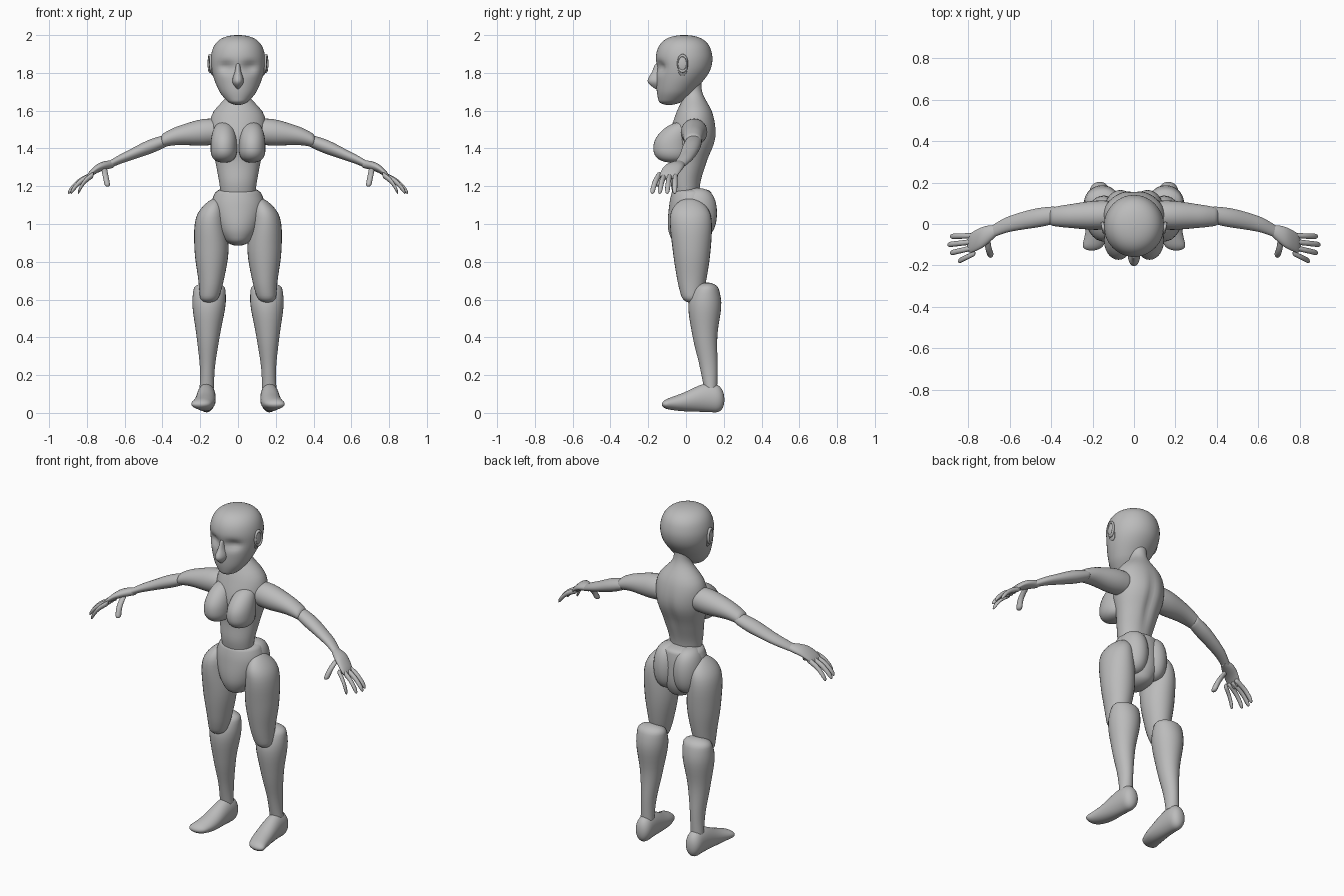
import bpy, bmesh, math
from mathutils import Vector

default_cube = bpy.data.objects.get("Cube")
if default_cube:
    bpy.data.objects.remove(default_cube, do_unlink=True)

grey = (.5, .5, .5, 1)
material = bpy.data.materials.new("plain grey")
material.use_nodes = True
material.diffuse_color = grey
material.node_tree.nodes["Principled BSDF"].inputs["Base Color"].default_value = grey


def curve(values, t):
    """Value at t of a smooth curve through evenly spaced values; a plain number is constant."""
    if not isinstance(values, tuple):
        return values
    last = len(values) - 1
    i = min(int(t * last), last - 1)
    u = t * last - i
    before, start = values[max(i - 1, 0)], values[i]
    end, after = values[i + 1], values[min(i + 2, last)]
    slope_in, slope_out = (end - before) / 2, (after - start) / 2
    ease = u * u * (3 - 2 * u)
    return (start + (end - start) * ease
            + slope_in * u * (1 - u) ** 2 - slope_out * u * u * (1 - u))


def rounding(t, caps):
    """Shrink factor that rounds off the two ends over the given fractions of the length."""
    factor = 1
    for distance, cap in zip((t, 1 - t), caps):
        if distance < cap:
            factor *= math.sqrt(max(1 - (1 - distance / cap) ** 2, .003))
    return factor


def finish(name, mesh):
    mesh.materials.append(material)
    mesh.shade_smooth()
    bpy.context.collection.objects.link(bpy.data.objects.new(name, mesh))


def tube(name, axis, x, y, z, wide, deep, caps, sides=28, rings=28, dents=(), flip=1):
    """Elliptical sections square to the axis; wide and deep are radii on the other two axes."""
    bm = bmesh.new()
    across = [a for a in range(3) if a != "xyz".index(axis)]
    loops = []
    for ring in range(rings + 1):
        t = (1 - math.cos(math.pi * ring / rings)) / 2
        centre = Vector((curve(x, t), curve(y, t), curve(z, t)))
        size = rounding(t, caps)
        loop = []
        for side in range(sides):
            angle = math.tau * side / sides
            point = centre.copy()
            point[across[0]] += size * curve(wide, t) * math.cos(angle)
            point[across[1]] += size * curve(deep, t) * math.sin(angle)
            for spot, reach, push in dents:
                fall = sum(((p - s) / r) ** 2 for p, s, r in zip(point, spot, reach))
                point.y += push * math.exp(-fall)
            point.x *= flip
            loop.append(bm.verts.new(point))
        loops.append(loop)
    for lower, upper in zip(loops, loops[1:]):
        for side in range(sides):
            previous = side - 1
            bm.faces.new((lower[previous], lower[side], upper[side], upper[previous]))
    bm.faces.new(loops[0])
    bm.faces.new(loops[-1])
    bmesh.ops.recalc_face_normals(bm, faces=bm.faces)
    mesh = bpy.data.meshes.new(name)
    bm.to_mesh(mesh)
    bm.free()
    finish(name, mesh)


def pair(name, axis, **shape):
    tube("left_" + name, axis, **shape)
    tube("right_" + name, axis, flip=-1, **shape)


# head with hollow eye sockets, and a pointed nose
sockets = [((side * .065, -.15, 1.83), (.045, .06, .028), .026) for side in (-1, 1)]
tube("head", "z", x=0, y=(-.09, -.055, -.015, -.01, -.01), z=(1.63, 2),
     wide=(.04, .1, .14, .145, .145), deep=(.05, .1, .143, .152, .152),
     caps=(.1, .4), sides=56, rings=48, dents=sockets)
tube("nose", "z", x=0, y=-.148, z=(1.715, 1.85),
     wide=(.006, .03, .016, .01), deep=(.015, .055, .03, .015), caps=(0, .1))

# ears: a thin shell with a raised oval rim
pair("ear", "z", x=(.134, .146, .143), y=-.018, z=(1.785, 1.893),
     wide=.008, deep=.026, caps=(.5, .5))
for label, side in (("left", 1), ("right", -1)):
    bpy.ops.mesh.primitive_torus_add(
        location=(side * .148, -.018, 1.85), rotation=(0, math.pi / 2, side * -.2),
        major_radius=.042, minor_radius=.008, major_segments=28, minor_segments=8)
    rim = bpy.context.object
    rim.name = label + "_ear_rim"
    rim.scale.y = .6
    rim.data.materials.append(material)
    rim.data.shade_smooth()

# torso and neck, with a groove along the spine
groove = [((0, .15, 1.38), (.025, .1, .15), -.014)]
tube("torso", "z", x=0, y=(0, 0, .02, .035, .045, .04, .03), z=(1.15, 1.76),
     wide=(.09, .1, .12, .147, .138, .052, .05),
     deep=(.07, .08, .095, .125, .1, .05, .05),
     caps=(0, 0), sides=48, rings=40, dents=groove)
pair("breast", "z", x=.075, y=(-.07, -.075, -.02), z=(1.325, 1.54),
     wide=.07, deep=.095, caps=(.35, .6))

# pelvis and buttocks
tube("pelvis", "z", x=0, y=(.02, .03), z=(.885, 1.19),
     wide=(.05, .11, .14, .11), deep=(.08, .118, .116, .1), caps=(.15, .12), sides=40)
pair("buttock", "z", x=.065, y=.062, z=(.925, 1.19), wide=.08, deep=.102, caps=(.5, .5))

# legs
pair("thigh", "z", x=(.155, .143, .14, .145, .12), y=(.03, .03, .02), z=(.583, 1.135),
     wide=(.045, .066, .09, .08, .045), deep=(.045, .075, .1, .11, .08), caps=(.1, .2))
pair("shin", "z", x=(.165, .158, .15), y=(.13, .12, .1, .1, .11), z=(.13, .69),
     wide=(.038, .04, .062, .088, .08), deep=(.035, .047, .066, .087, .055), caps=(0, .1))
pair("foot", "y", x=(.205, .178, .168, .166), y=(-.128, .203), z=(.045, .055, .08, .07),
     wide=(.05, .055, .05, .045), deep=(.02, .045, .075, .07), caps=(.15, .2))

# arms
pair("upper_arm", "x", x=(.09, .412), y=(.045, .035), z=(1.49, 1.485, 1.468, 1.438),
     wide=(.065, .07, .056, .042), deep=(.065, .07, .05, .033), caps=(.15, .1))
pair("forearm", "x", x=(.365, .7), y=(.045, .03, 0, -.045), z=(1.446, 1.41, 1.353, 1.305),
     wide=(.04, .046, .038, .028), deep=(.03, .038, .027, .018), caps=(.1, 0))

# hands with fanned, drooping fingers
pair("palm", "x", x=(.66, .805), y=(-.03, -.1), z=(1.318, 1.3, 1.243),
     wide=(.024, .05, .045), deep=(.02, .024, .015), caps=(0, .2))
for i, finger in enumerate(("index", "middle", "ring", "little")):
    pair(finger + "_finger", "x", x=(.765, .9 - .013 * (i - 2) ** 2),
         y=(.028 * i - .14, .04 * i - .18), z=(1.262, 1.23, 1.166),
         wide=.013, deep=.016, caps=(.1, .2), sides=12, rings=14)
pair("thumb", "z", x=(.69, .71), y=(-.15, -.125, -.06), z=(1.198, 1.3),
     wide=.015, deep=.018, caps=(.2, .2), sides=12, rings=14)
